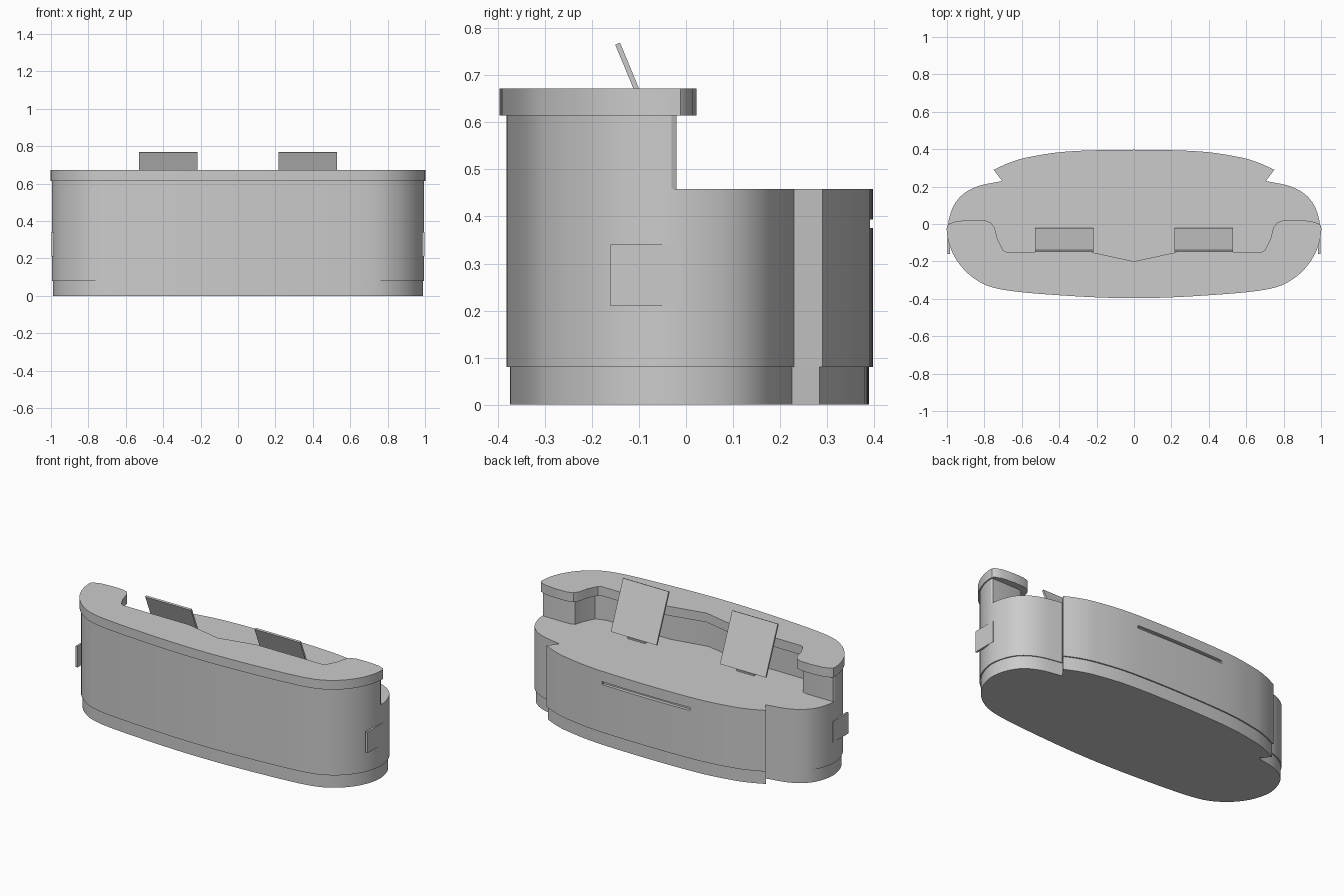
import bpy, bmesh, math
from mathutils import Vector

if "Cube" in bpy.data.objects:
    bpy.data.objects.remove(bpy.data.objects["Cube"], do_unlink=True)

GREY = bpy.data.materials.new("light_grey")
GREY.use_nodes = True
GREY.diffuse_color = (0.6, 0.6, 0.6, 1)
GREY.node_tree.nodes["Principled BSDF"].inputs["Base Color"].default_value = (0.6, 0.6, 0.6, 1)


def spline(points, steps=6):
    """Smooth path through all the points."""
    p = [Vector(q) for q in points]
    p = [2 * p[0] - p[1]] + p + [2 * p[-1] - p[-2]]
    out = []
    for a, b, c, d in zip(p, p[1:], p[2:], p[3:]):
        for i in range(steps):
            t = i / steps
            out.append(0.5 * (2 * b + (c - a) * t + (2 * a - 5 * b + 4 * c - d) * t * t
                              + (3 * b - a - 3 * c + d) * t ** 3))
    return out + [p[-2]]


def mirrored(half):
    """Mirror a half path that starts on x = 0 into a full path, left to right."""
    return [(-x, y) for x, y in reversed(half[1:])] + list(half)


def slab(name, outline, z0, z1):
    bm = bmesh.new()
    face = bm.faces.new([bm.verts.new((x, y, z0)) for x, y in outline])
    top = bmesh.ops.extrude_face_region(bm, geom=[face])["geom"]
    for v in top:
        if isinstance(v, bmesh.types.BMVert):
            v.co.z = z1
    bmesh.ops.recalc_face_normals(bm, faces=bm.faces)
    return finish(name, bm, True)


def finish(name, bm, smooth=False):
    mesh = bpy.data.meshes.new(name)
    bm.to_mesh(mesh)
    bm.free()
    mesh.materials.append(GREY)
    obj = bpy.data.objects.new(name, mesh)
    bpy.context.collection.objects.link(obj)
    if smooth:
        bpy.ops.object.select_all(action="DESELECT")
        bpy.context.view_layer.objects.active = obj
        obj.select_set(True)
        bpy.ops.object.shade_smooth_by_angle(angle=math.radians(30))
    return obj


def box(name, centre, size, tilt=0.0):
    bm = bmesh.new()
    bmesh.ops.create_cube(bm, size=1)
    bmesh.ops.scale(bm, vec=size, verts=bm.verts)
    obj = finish(name, bm)
    obj.location = centre
    obj.rotation_euler.x = tilt
    return obj


def scaled(path, sx, sy):
    return [(x * sx, y * sy) for x, y in path]


# Footprint: rounded front and ends, then a bowed back panel behind two notches
front = [(0, -.382), (.35, -.37), (.7, -.338), (.85, -.28), (.95, -.175), (.994, -.05),
         (.98, .06), (.93, .145), (.84, .2), (.705, .23)]
back = [(0, .397), (.35, .388), (.56, .358), (.66, .33), (.75, .29)]
front_path = [tuple(p) for p in spline(mirrored(front))]
back_path = [tuple(p) for p in spline(mirrored(back))]
footprint = front_path + back_path[::-1]

slab("plinth", scaled(footprint, .993, .98), 0, .08)
body = slab("desk_body", footprint, .08, .458)

# Raised front wall with a recessed inner side
inner = [(0, -.22), (.23, -.175), (.67, -.175), (.73, -.155), (.765, -.08), (.78, -.03), (.81, -.02)]
wall = [p for p in front_path if p[1] < -.02]
slab("front_wall", wall + [(.99, -.02)] + mirrored(inner)[::-1] + [(-.99, -.02)], .455, .62)

# Counter top overhanging the wall
lip = [(0, -.2), (.23, -.15), (.68, -.15), (.7, -.14), (.73, -.08), (.745, -.02),
       (.765, .008), (.8, .02), (.87, .022), (.95, .015)]
rim = [p for p in scaled(front_path, 1.006, 1.038) if p[1] < -.01]
slab("counter_top", rim + [(.99, .0)] + mirrored(lip)[::-1] + [(-.99, .0)], .615, .672)

# Shallow slot in the back panel
slot = box("slot_cutter", (0, .4, .385), (.6, .05, .018))
slot.hide_render = True
slot.hide_viewport = True
cut = body.modifiers.new("back_slot", "BOOLEAN")
cut.operation = "DIFFERENCE"
cut.object = slot

for side, s in (("left", 1), ("right", -1)):
    # Tilted screen on a stem and foot
    x = s * .373
    box(side + "_screen", (x, -.086, .624), (.312, .011, .31), math.radians(22.5))
    box(side + "_screen_stem", (x, -.1, .54), (.03, .02, .16))
    box(side + "_screen_foot", (x, -.085, .462), (.12, .08, .01))
    # Flat access panel on the end of the desk
    box(side + "_end_panel", (s * .991, -.085, .275), (.012, .15, .13), 0)
